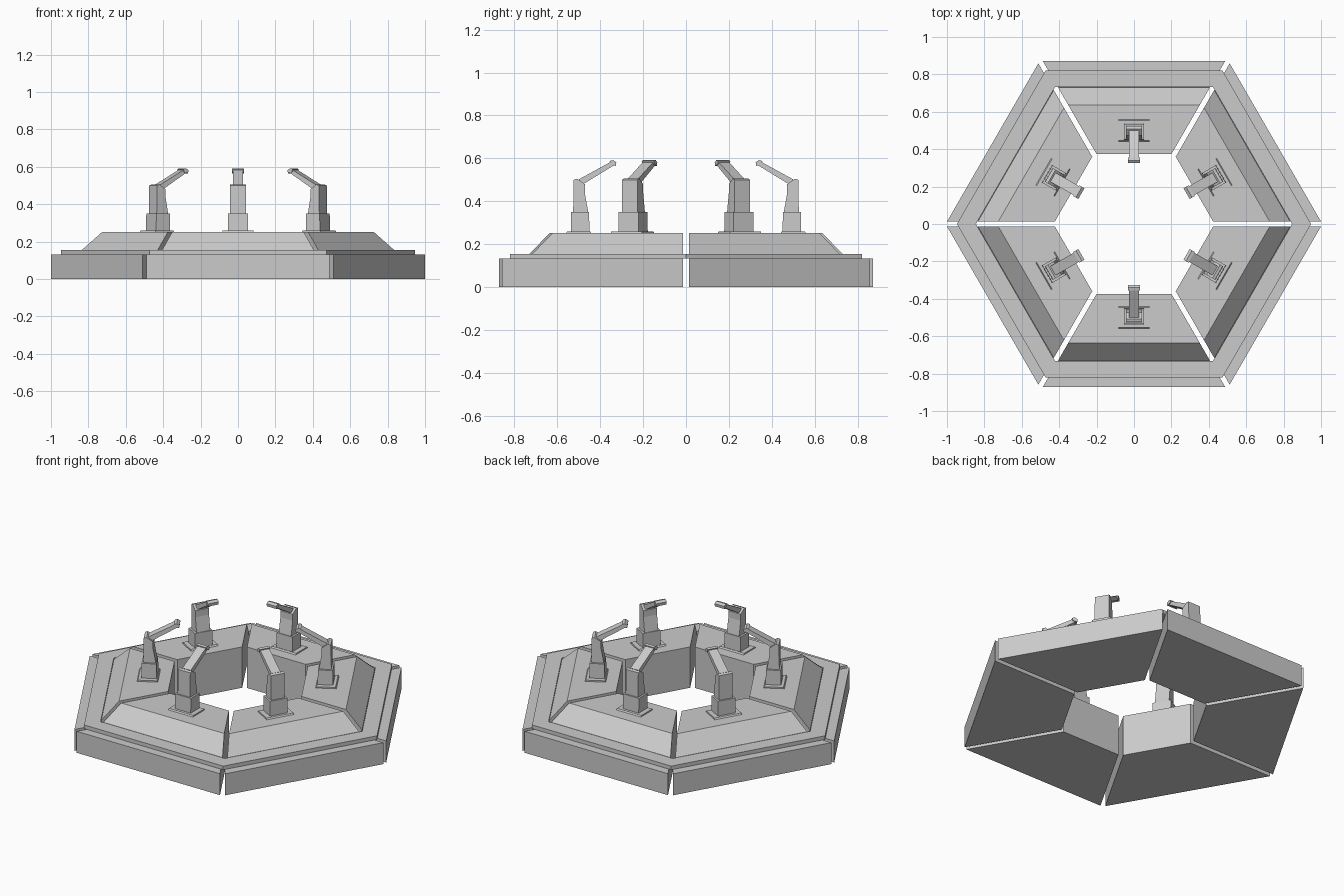
import bpy, bmesh
from math import pi, tan, cos, radians
from mathutils import Matrix

if "Cube" in bpy.data.objects:
    bpy.data.objects.remove(bpy.data.objects["Cube"])

GAP = 0.0135
T30 = tan(radians(30))


def loft(name, profile, half_width, turn):
    """Solid from a (y, z) outline, spanning -half_width(y)..half_width(y) in x."""
    bm = bmesh.new()
    left = [bm.verts.new((-half_width(y), y, z)) for y, z in profile]
    right = [bm.verts.new((half_width(y), y, z)) for y, z in profile]
    bm.faces.new(left)
    bm.faces.new(right[::-1])
    n = len(profile)
    for i in range(n):
        j = (i + 1) % n
        bm.faces.new((left[i], right[i], right[j], left[j]))
    bmesh.ops.recalc_face_normals(bm, faces=bm.faces)
    bm.transform(Matrix.Rotation(turn, 4, 'Z'))
    me = bpy.data.meshes.new(name)
    bm.to_mesh(me)
    bm.free()
    ob = bpy.data.objects.new(name, me)
    bpy.context.collection.objects.link(ob)
    return ob


def wedge(y):
    return y * T30 - GAP / cos(radians(30))


# Outlines in (distance from centre, height)
segment = [(0.373, 0), (0.8725, 0), (0.8725, 0.132), (0.73, 0.132),
           (0.73, 0.155), (0.635, 0.252), (0.373, 0.252)]
rim = [(0.732, 0.132), (0.82, 0.132), (0.82, 0.155), (0.732, 0.155)]
plate = [(0.44, 0.25), (0.56, 0.25), (0.553, 0.26), (0.447, 0.26)]
block = [(0.45, 0.258), (0.537, 0.258), (0.535, 0.35), (0.452, 0.35)]
column = [(0.456, 0.35), (0.526, 0.35), (0.524, 0.50), (0.508, 0.505),
          (0.472, 0.48), (0.472, 0.44)]
arm = [(0.482, 0.478), (0.50, 0.502), (0.345, 0.587), (0.335, 0.568)]
head = [(0.327, 0.565), (0.352, 0.572), (0.356, 0.588), (0.34, 0.592),
        (0.325, 0.582)]

for k in range(6):
    a = k * pi / 3
    # Platform segment with its gap
    loft(f"platform_segment_{k}", segment, wedge, a)
    # Raised step, running unbroken around the ring
    loft(f"rim_step_{k}", rim, lambda y: y * T30, a)
    # Robot arm
    loft(f"foot_plate_{k}", plate, lambda y: 0.083, a)
    loft(f"arm_base_{k}", block, lambda y: 0.054, a)
    loft(f"arm_column_{k}", column, lambda y: 0.042, a)
    loft(f"upper_arm_{k}", arm, lambda y: 0.028, a)
    loft(f"arm_head_{k}", head, lambda y: 0.033, a)
